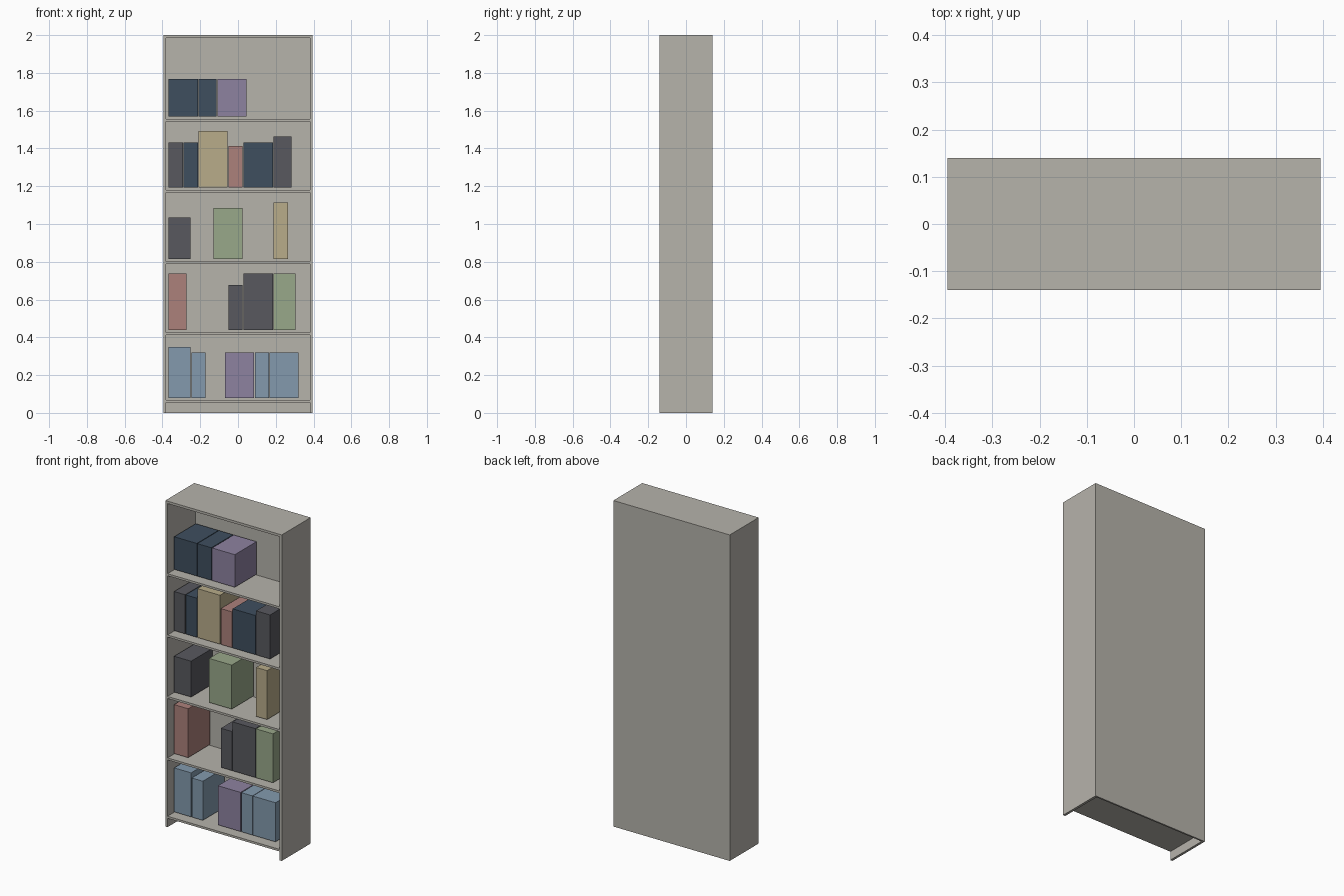
import bpy

default = bpy.data.objects.get("Cube")
if default:
    bpy.data.objects.remove(default, do_unlink=True)


def make_material(name, rgb):
    linear = [((c / 255 + 0.055) / 1.055) ** 2.4 for c in rgb] + [1.0]
    mat = bpy.data.materials.new(name)
    mat.use_nodes = True
    mat.diffuse_color = linear
    bsdf = next(n for n in mat.node_tree.nodes if n.type == 'BSDF_PRINCIPLED')
    bsdf.inputs["Base Color"].default_value = linear
    return mat


colours = {
    "stone_grey": (182, 179, 171),
    "navy": (62, 78, 95),
    "purple": (141, 130, 160),
    "charcoal": (88, 89, 95),
    "tan": (184, 172, 138),
    "red": (172, 129, 123),
    "green": (153, 168, 138),
    "blue": (131, 154, 174),
}
mats = {name: make_material(name, rgb) for name, rgb in colours.items()}


def box(name, x, y, z, colour):
    """Box spanning the given (low, high) ranges."""
    spans = (x, y, z)
    bpy.ops.mesh.primitive_cube_add(size=1, location=[(a + b) / 2 for a, b in spans])
    obj = bpy.context.object
    obj.name = name
    obj.scale = [b - a for a, b in spans]
    bpy.ops.object.transform_apply(location=False, rotation=False, scale=True)
    obj.data.materials.append(mats[colour])
    return obj


# Case: sides, top and back
W, D, H, T, BACK = 0.395, 0.14, 2.0, 0.015, 0.01
IN = W - T
for side, s in (("left", 1), ("right", -1)):
    box(side + "_side", sorted((s * IN, s * W)), (-D, D), (0, H), "stone_grey")
box("top_panel", (-IN, IN), (-D, D), (H - T, H), "stone_grey")
box("back_panel", (-IN, IN), (D - BACK, D), (0, H - T), "stone_grey")

# Books on each shelf: (left edge, width, height, colour)
THIN, SMALL, MEDIUM, WIDE = 0.075, 0.095, 0.115, 0.154
rows = {
    0.067: [(-0.367, MEDIUM, 0.27, "blue"), (-0.247, THIN, 0.24, "blue"),
            (-0.07, WIDE, 0.24, "purple"), (0.089, THIN, 0.24, "blue"),
            (0.167, WIDE, 0.24, "blue")],
    0.425: [(-0.367, SMALL, 0.30, "red"), (-0.05, THIN, 0.24, "charcoal"),
            (0.03, WIDE, 0.30, "charcoal"), (0.189, MEDIUM, 0.30, "green")],
    0.802: [(-0.367, MEDIUM, 0.22, "charcoal"), (-0.13, WIDE, 0.27, "green"),
            (0.189, THIN, 0.30, "tan")],
    1.179: [(-0.367, THIN, 0.24, "charcoal"), (-0.288, THIN, 0.24, "navy"),
            (-0.209, WIDE, 0.30, "tan"), (-0.05, THIN, 0.22, "red"),
            (0.03, WIDE, 0.24, "navy"), (0.189, SMALL, 0.27, "charcoal")],
    1.555: [(-0.367, WIDE, 0.20, "navy"), (-0.209, SMALL, 0.20, "navy"),
            (-0.109, WIDE, 0.20, "purple")],
}
GAP = 0.013
for level, (z, books) in enumerate(rows.items(), 1):
    box(f"shelf_{level}", (-IN, IN), (-D, D - BACK), (z - 0.013, z), "stone_grey")
    for n, (x, width, height, colour) in enumerate(books, 1):
        base = z + GAP
        box(f"shelf_{level}_book_{n}", (x, x + width), (-0.095, 0.115),
            (base, base + height), colour)
